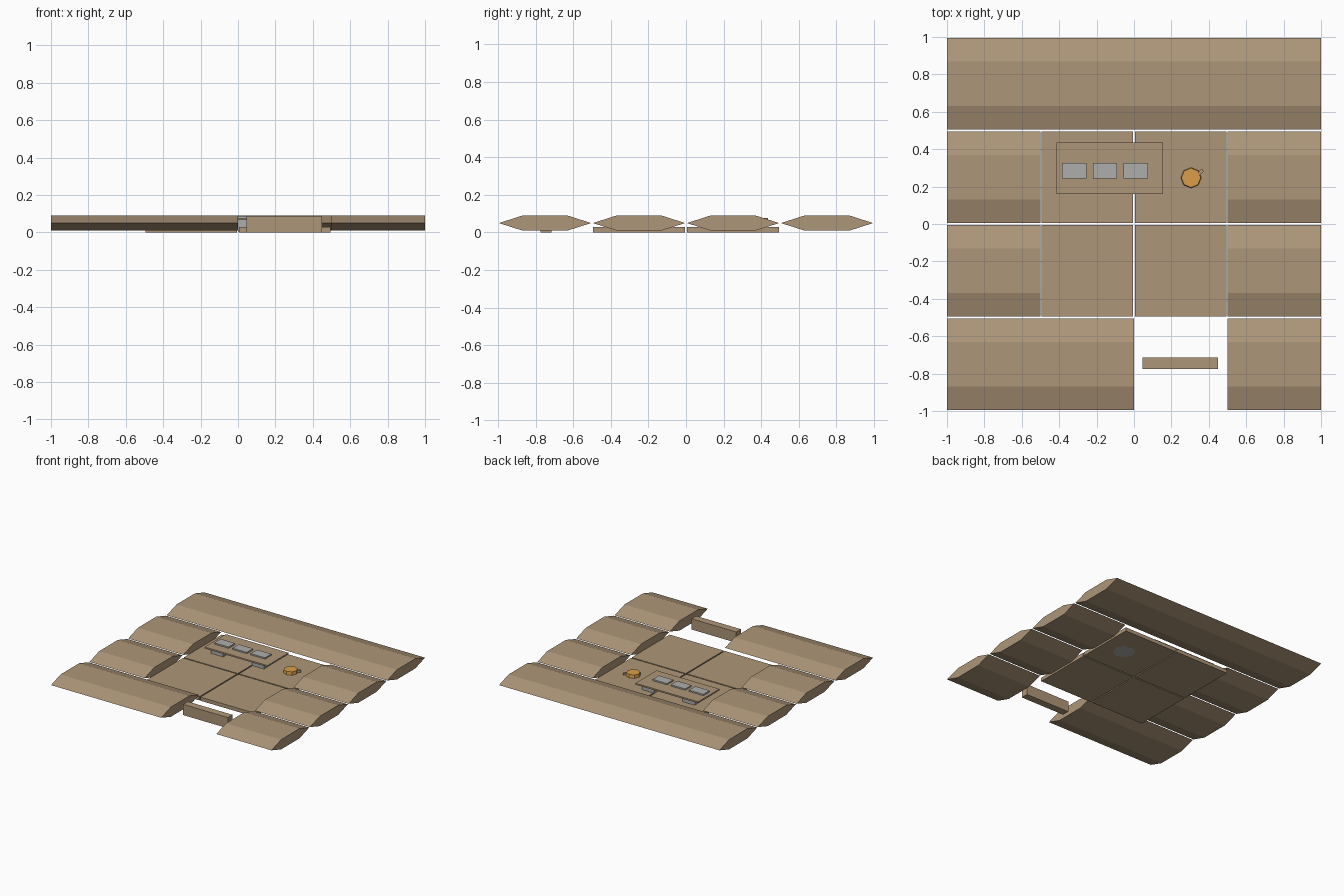
import bpy, bmesh
from mathutils import Matrix

default = bpy.data.objects.get("Cube")
if default:
    bpy.data.objects.remove(default)


def material(name, rgb):
    mat = bpy.data.materials.new(name)
    mat.use_nodes = True
    mat.diffuse_color = (*rgb, 1)
    mat.node_tree.nodes["Principled BSDF"].inputs["Base Color"].default_value = (*rgb, 1)
    return mat


sand = material("sand_brown", (0.42, 0.305, 0.19))
grey = material("metal_grey", (0.42, 0.42, 0.41))
orange = material("warm_orange", (0.70, 0.34, 0.07))


def add_object(name, bm, mat):
    bmesh.ops.recalc_face_normals(bm, faces=bm.faces)
    mesh = bpy.data.meshes.new(name)
    bm.to_mesh(mesh)
    bm.free()
    mesh.materials.append(mat)
    obj = bpy.data.objects.new(name, mesh)
    bpy.context.collection.objects.link(obj)
    return obj


def box(name, xs, ys, zs, mat):
    bm = bmesh.new()
    bmesh.ops.create_cube(bm, size=1)
    for v in bm.verts:
        v.co = [(lo + hi) / 2 + c * (hi - lo) for c, (lo, hi) in zip(v.co, (xs, ys, zs))]
    return add_object(name, bm, mat)


def drum(name, x, y, zs, r1, r2, sides, mat):
    bm = bmesh.new()
    bmesh.ops.create_cone(bm, cap_ends=True, segments=sides, radius1=r1, radius2=r2,
                          depth=zs[1] - zs[0],
                          matrix=Matrix.Translation((x, y, sum(zs) / 2)))
    return add_object(name, bm, mat)


def sandbag(name, x0, x1, y):
    # Hexagonal section extruded along x
    section = [(-0.245, 0.05), (-0.12, 0.09), (0.12, 0.09),
               (0.245, 0.05), (0.12, 0.01), (-0.12, 0.01)]
    bm = bmesh.new()
    face = bm.faces.new([bm.verts.new((x0, y + dy, z)) for dy, z in section])
    ext = bmesh.ops.extrude_face_region(bm, geom=[face], use_keep_orig=True)
    moved = [g for g in ext["geom"] if isinstance(g, bmesh.types.BMVert)]
    bmesh.ops.translate(bm, verts=moved, vec=(x1 - x0, 0, 0))
    return add_object(name, bm, sand)


# Surrounding wall segments
sandbag("back_wall", -1, 1, 0.75)
for row, y in (("rear", 0.25), ("middle", -0.25)):
    sandbag(f"right_{row}_wall", -1, -0.5, y)
    sandbag(f"left_{row}_wall", 0.5, 1, y)
sandbag("front_right_wall", -1, 0, -0.75)
sandbag("front_left_wall", 0.5, 1, -0.75)

# Floor tiles
for side, x in (("right", -0.25), ("left", 0.25)):
    for row, y in (("front", -0.25), ("back", 0.25)):
        box(f"{row}_{side}_floor", (x - 0.245, x + 0.245), (y - 0.245, y + 0.245),
            (0, 0.03), sand)

# Entrance barrier
box("entrance_barrier", (0.045, 0.45), (-0.775, -0.715), (0, 0.088), sand)

# Table with legs and trays
box("table_top", (-0.415, 0.155), (0.16, 0.435), (0.066, 0.078), sand)
for side, x in (("right", -0.315), ("left", 0.055)):
    box(f"table_leg_{side}", (x - 0.055, x + 0.055), (0.18, 0.415), (0.001, 0.066), grey)
for i in range(3):
    x = -0.32 + 0.165 * i
    box(f"tray_{i + 1}", (x - 0.065, x + 0.065), (0.243, 0.325), (0.078, 0.089), grey)

# Lantern with base and handle
drum("lantern_base", 0.305, 0.247, (-0.0005, 0.02), 0.085, 0.085, 8, grey)
drum("lantern", 0.305, 0.247, (0.02, 0.057), 0.056, 0.052, 8, orange)
handle = box("lantern_handle", (-0.018, 0.018), (-0.009, 0.009), (0.035, 0.05), sand)
handle.location = (0.355, 0.277, 0)
handle.rotation_euler.z = 0.7
